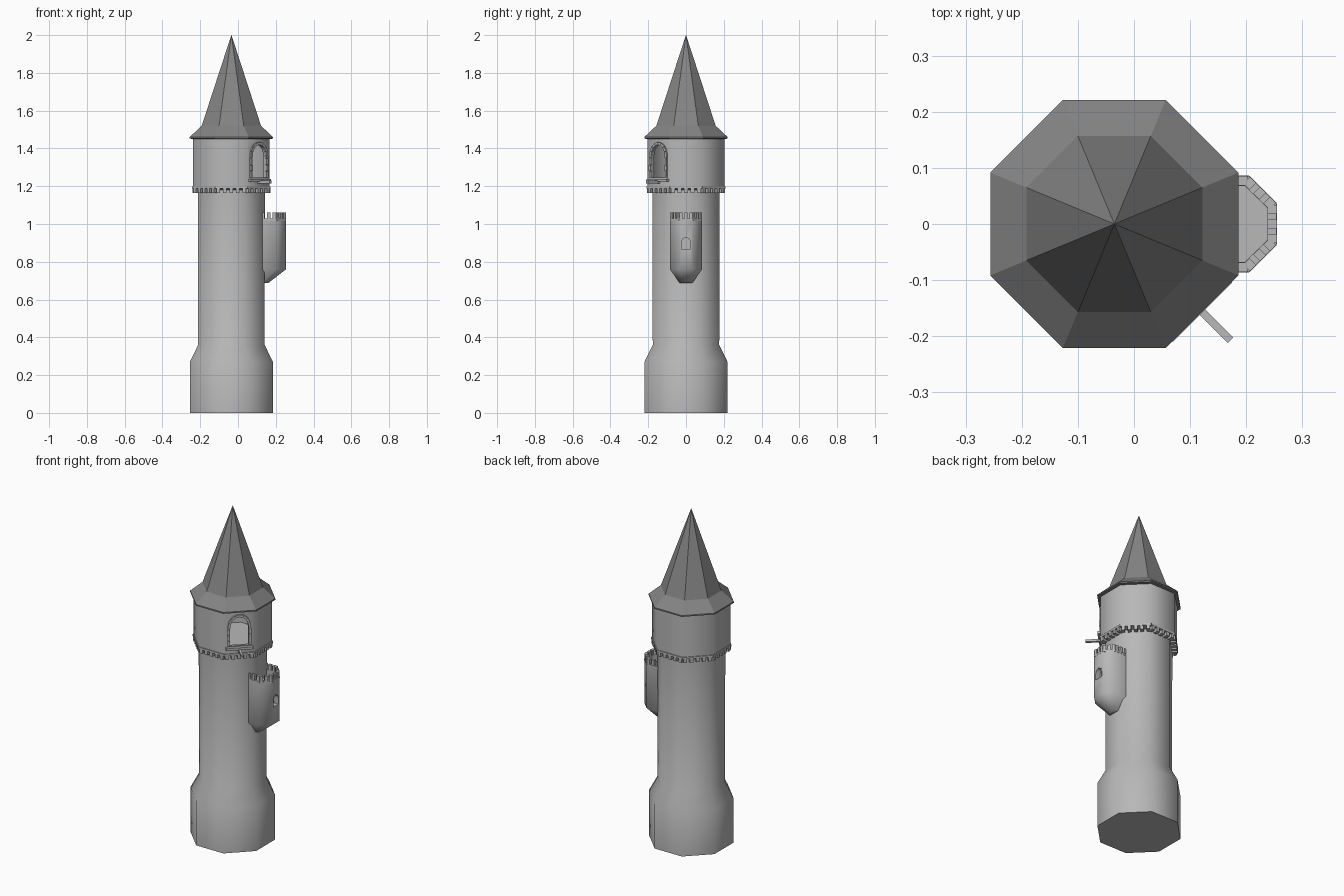
import bpy, bmesh, math
from mathutils import Matrix, Vector

if "Cube" in bpy.data.objects:
    bpy.data.objects.remove(bpy.data.objects["Cube"])

CX = -0.035  # tower axis


def material(name, v):
    m = bpy.data.materials.new(name)
    m.diffuse_color = (v, v, v, 1)
    m.use_nodes = True
    m.node_tree.nodes["Principled BSDF"].inputs["Base Color"].default_value = m.diffuse_color
    return m


STONE = material("pale stone", 0.48)
SLATE = material("dark slate", 0.23)


def finish(name, bm, mat, smooth=None):
    bmesh.ops.recalc_face_normals(bm, faces=bm.faces)
    me = bpy.data.meshes.new(name)
    bm.to_mesh(me)
    bm.free()
    ob = bpy.data.objects.new(name, me)
    bpy.context.collection.objects.link(ob)
    me.materials.append(mat)
    if smooth:
        shade(ob, smooth)
    return ob


def activate(ob):
    bpy.ops.object.select_all(action='DESELECT')
    ob.select_set(True)
    bpy.context.view_layer.objects.active = ob


def shade(ob, deg):
    activate(ob)
    bpy.ops.object.shade_smooth_by_angle(angle=math.radians(deg))


def loft(name, rings, mat, smooth=None):
    """Skin a stack of equal-length point rings and cap both ends."""
    bm = bmesh.new()
    rows = [[bm.verts.new(p) for p in r] for r in rings]
    n = len(rows[0])
    for a, b in zip(rows, rows[1:]):
        for i in range(n):
            j = (i + 1) % n
            bm.faces.new((a[i], a[j], b[j], b[i]))
    bm.faces.new(rows[0][::-1])
    bm.faces.new(rows[-1])
    return finish(name, bm, mat, smooth)


def octagon(apothem, z):
    r = apothem / math.cos(math.pi / 8)
    return [(CX + r * math.cos((k + .5) * math.pi / 4),
             r * math.sin((k + .5) * math.pi / 4), z) for k in range(8)]


def frame(deg):
    """Local axes on the tower: x outward, y along the wall, z up."""
    return Matrix.Translation((CX, 0, 0)) @ Matrix.Rotation(math.radians(deg), 4, 'Z')


def box(m, centre, size, tilt=0):
    return (m @ Matrix.Translation(centre) @ Matrix.Rotation(tilt, 4, 'X')
            @ Matrix.Diagonal((*size, 1)))


def boxes(name, mats, mat):
    bm = bmesh.new()
    for m in mats:
        bmesh.ops.create_cube(bm, size=1, matrix=m)
    return finish(name, bm, mat)


def arch(hw, z0, spring, top, n=8):
    pts = [(-hw, z0), (hw, z0)]
    for k in range(n + 1):
        t = math.pi * k / n
        pts.append((hw * math.cos(t), spring + (top - spring) * math.sin(t) ** 0.85 if 0 < k < n else spring))
    return pts


def cut_arch(ob, m, pts, x0, x1):
    rings = [[m @ Vector((x, y, z)) for y, z in pts] for x in (x0, x1)]
    cutter = loft("arch_cutter", rings, STONE)
    cutter.hide_render = True
    mod = ob.modifiers.new("opening", 'BOOLEAN')
    mod.operation, mod.solver, mod.object = 'DIFFERENCE', 'EXACT', cutter
    activate(ob)
    bpy.ops.object.modifier_apply(modifier=mod.name)
    bpy.data.objects.remove(cutter)


def surround(name, m, pts, x, depth, width):
    """Row of stones following an arch outline."""
    mats = []
    for (y0, z0), (y1, z1) in zip(pts[1:], pts[2:] + pts[:1]):
        length = math.hypot(y1 - y0, z1 - z0)
        n = max(1, round(length / 0.03))
        ang = math.atan2(z1 - z0, y1 - y0)
        for k in range(n):
            t = (k + .5) / n
            d = depth * (1 if k % 2 else 0.75)
            mats.append(box(m, (x, y0 + (y1 - y0) * t, z0 + (z1 - z0) * t),
                            (d, length / n * 0.95, width), ang))
    return boxes(name, mats, STONE)


# Shaft with flared base
loft("tower_shaft", [octagon(a, z) for a, z in
     ((.22, 0), (.22, .27), (.176, .36), (.177, 1.19))], STONE, 50)

# Hollow upper gallery with one arched opening
gallery = loft("upper_gallery", [octagon(a, z) for a, z in
               ((.176, 1.18), (.203, 1.19), (.203, 1.452), (.188, 1.452), (.188, 1.2))], STONE)
door = arch(.052, 1.245, 1.345, 1.42)
cut_arch(gallery, frame(-45), door, .15, .25)
shade(gallery, 50)
surround("opening_surround", frame(-45),
         [(y * 1.14, 1.25 + (z - 1.25) * 1.04) for y, z in door], .203, .022, .014)
boxes("opening_sill", [box(frame(-45), (.207, 0, 1.232), (.03, .15, .014))], STONE)

# Beam projecting below the opening
boxes("projecting_beam", [box(frame(-45), (.243, 0, 1.222), (.1, .014, .014))], STONE)

# Corbels under the gallery
corbels = []
for k in range(8):
    f = frame(k * 45)
    corbels.append(box(f, (.197, 0, 1.193), (.022, .172, .012)))
    for j in range(-2, 3):
        corbels.append(box(f, (.19, j * .0345, 1.176), (.034, .019, .024)))
boxes("corbels", corbels, STONE)

# Spire with flared eaves
loft("spire_roof", [octagon(a, z) for a, z in
     ((.2, 1.45), (.221, 1.452), (.221, 1.46), (.157, 1.52), (.0005, 2.0))], SLATE)

# Side turret: corbelled foot, walls, sunken floor
outer = [(.12, -.085), (.205, -.085), (.254, -.036), (.254, .036), (.205, .085), (.12, .085)]
inner = [(.125, -.068), (.197, -.068), (.238, -.028), (.238, .028), (.197, .068), (.125, .068)]
foot = [(.13 + (x - .13) * .25, y * .4) for x, y in outer]
turret = loft("side_turret", [[(x, y, z) for x, y in ring] for ring, z in
              ((foot, .688), (outer, .76), (outer, 1.03), (inner, 1.03), (inner, .985))], STONE)
slot = arch(.022, .865, .9, .93)
cut_arch(turret, Matrix.Identity(4), slot, .225, .3)
shade(turret, 50)
surround("turret_window_surround", Matrix.Identity(4),
         [(y * 1.15, z + .001) for y, z in slot], .252, .008, .006)

# Battlements on the turret
merlons = []
for (x0, y0), (x1, y1) in zip(outer, outer[1:]):
    ang = math.atan2(y1 - y0, x1 - x0)
    length = math.hypot(x1 - x0, y1 - y0)
    m = Matrix.Translation((x0, y0, 0)) @ Matrix.Rotation(ang, 4, 'Z')
    for t in (.14, .5, .86):
        merlons.append(box(m, (length * t, .008, 1.044), (length * .22, .017, .032)))
    merlons.append(box(m, (length / 2, .007, 1.022), (length, .016, .01)))
boxes("turret_battlements", merlons, STONE)
